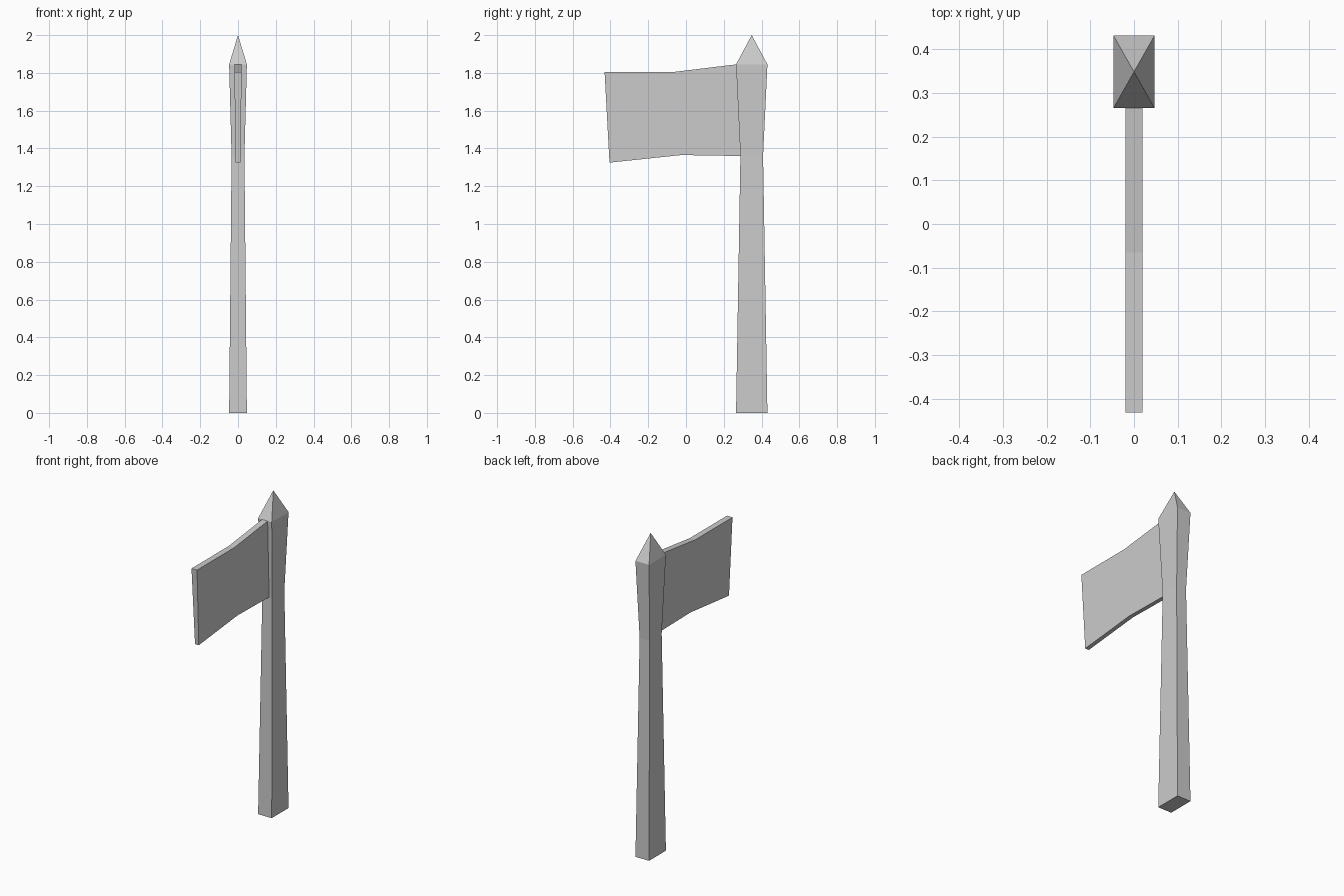
import bpy, bmesh

if "Cube" in bpy.data.objects:
    bpy.data.objects.remove(bpy.data.objects["Cube"])


def loft(name, rings, tip=None):
    """Skin a row of four-cornered rings; cap the start, and cap or point the end."""
    bm = bmesh.new()
    rows = [[bm.verts.new(p) for p in ring] for ring in rings]
    for a, b in zip(rows, rows[1:]):
        for i in range(4):
            j = (i + 1) % 4
            bm.faces.new((a[i], a[j], b[j], b[i]))
    bm.faces.new(rows[0])
    if tip:
        t = bm.verts.new(tip)
        for i in range(4):
            bm.faces.new((rows[-1][i], rows[-1][(i + 1) % 4], t))
    else:
        bm.faces.new(rows[-1])
    bmesh.ops.recalc_face_normals(bm, faces=bm.faces)
    mesh = bpy.data.meshes.new(name)
    bm.to_mesh(mesh)
    bm.free()
    obj = bpy.data.objects.new(name, mesh)
    bpy.context.collection.objects.link(obj)
    return obj


# Handle: rectangular shaft, narrowest under the blade, with a pyramid point
def shaft_ring(z, hx, hy, y=0.348):
    return [(-hx, y - hy, z), (hx, y - hy, z), (hx, y + hy, z), (-hx, y + hy, z)]


loft("handle", [shaft_ring(0, 0.047, 0.083),
                shaft_ring(1.36, 0.034, 0.06),
                shaft_ring(1.845, 0.047, 0.083)], tip=(0, 0.348, 2.0))


# Blade: bent slab, thicker along the top than along the bottom
def blade_ring(top, bottom, ht=0.019, hb=0.013):
    return [(-ht, *top), (ht, *top), (hb, *bottom), (-hb, *bottom)]


loft("blade", [blade_ring((0.266, 1.845), (0.288, 1.36)),
               blade_ring((-0.065, 1.805), (-0.025, 1.365)),
               blade_ring((-0.431, 1.805), (-0.405, 1.325))])
